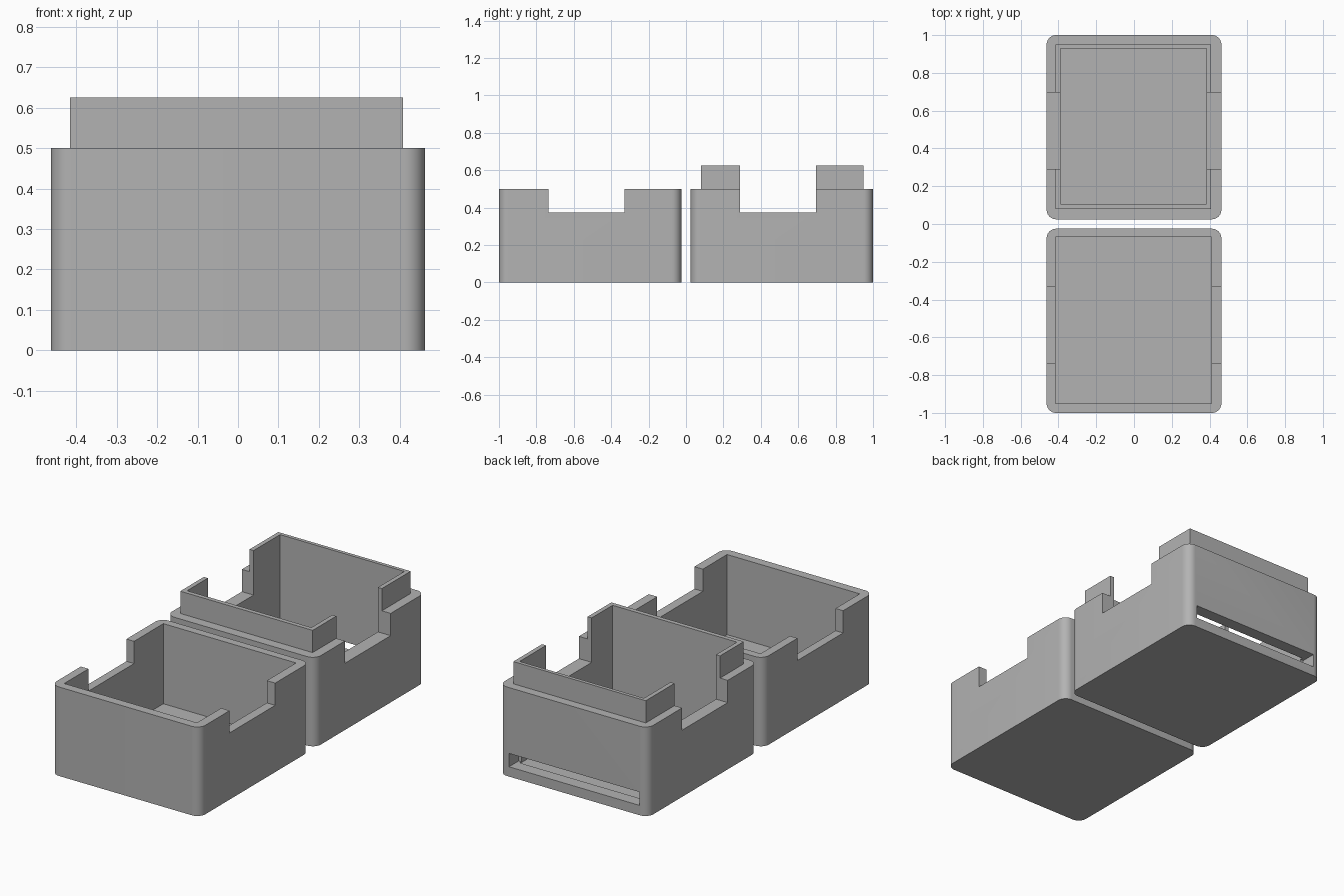
import bpy
import bmesh
import math
from mathutils import Vector

cube = bpy.data.objects.get("Cube")
if cube:
    bpy.data.objects.remove(cube, do_unlink=True)

GREY = (0.45, 0.45, 0.45, 1.0)
plastic = bpy.data.materials.new("grey_plastic")
plastic.use_nodes = True
plastic.diffuse_color = GREY
plastic.node_tree.nodes["Principled BSDF"].inputs["Base Color"].default_value = GREY


def block(name, low, high, radius=0.0):
    """Box between two corners, with its upright edges optionally rounded."""
    low, high = Vector(low), Vector(high)
    bm = bmesh.new()
    bmesh.ops.create_cube(bm, size=1)
    for v in bm.verts:
        v.co = Vector([high[i] if v.co[i] > 0 else low[i] for i in range(3)])
    if radius:
        upright = [e for e in bm.edges
                   if abs(e.verts[0].co.z - e.verts[1].co.z) > 0.01]
        bmesh.ops.bevel(bm, geom=upright, offset=radius, segments=10,
                        profile=0.5, affect='EDGES')
    mesh = bpy.data.meshes.new(name)
    bm.to_mesh(mesh)
    bm.free()
    obj = bpy.data.objects.new(name, mesh)
    bpy.context.collection.objects.link(obj)
    mesh.materials.append(plastic)
    return obj


def combine(target, tool, operation):
    """Apply one boolean and discard the tool."""
    mod = target.modifiers.new(operation.lower(), 'BOOLEAN')
    mod.operation = operation
    mod.solver = 'EXACT'
    mod.object = tool
    tool.hide_render = True
    bpy.context.view_layer.objects.active = target
    bpy.ops.object.modifier_apply(modifier=mod.name)
    bpy.data.objects.remove(tool, do_unlink=True)


def finish(obj):
    bpy.ops.object.select_all(action='DESELECT')
    obj.select_set(True)
    bpy.context.view_layer.objects.active = obj
    bpy.ops.object.shade_smooth_by_angle(angle=math.radians(30))


WIDTH, HEIGHT, FLOOR, CORNER = 0.4625, 0.5, 0.05, 0.05
NOTCH_Z, TOP = 0.375, 0.8

# Front cover: open tray with notched sides
cover = block("front_cover", (-WIDTH, -1, 0), (WIDTH, -0.025, HEIGHT), CORNER)
combine(cover, block("cavity", (-0.415, -0.95, FLOOR), (0.41, -0.07, TOP)), 'DIFFERENCE')
combine(cover, block("notch", (-1, -0.735, NOTCH_Z), (1, -0.33, TOP)), 'DIFFERENCE')
finish(cover)

# Rear base: tray with raised inner lip, notched sides and a slot at the back
base = block("rear_base", (-WIDTH, 0.025, 0), (WIDTH, 1, HEIGHT), CORNER)
combine(base, block("lip", (-0.415, 0.08, 0.3), (0.408, 0.95, 0.625)), 'UNION')
combine(base, block("cavity", (-0.39, 0.105, FLOOR), (0.383, 0.93, TOP)), 'DIFFERENCE')
combine(base, block("notch", (-1, 0.29, NOTCH_Z), (1, 0.695, TOP)), 'DIFFERENCE')
combine(base, block("slot", (-0.41, 0.915, 0.055), (0.4, 1.1, 0.13)), 'DIFFERENCE')
finish(base)
